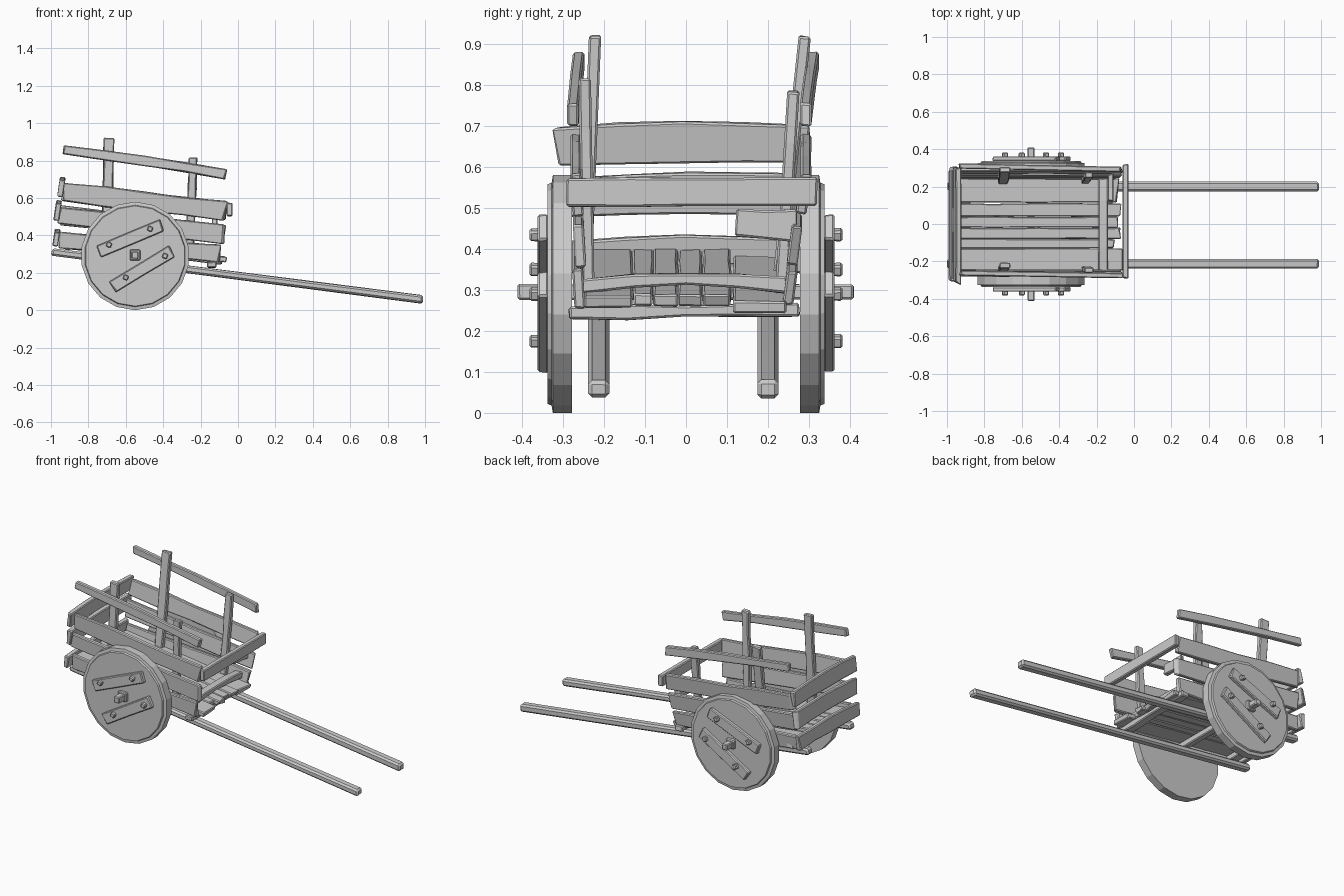
import bpy, bmesh, math, random
from mathutils import Vector

if "Cube" in bpy.data.objects:
    bpy.data.objects.remove(bpy.data.objects["Cube"])

random.seed(7)


def finish(name, bm, bevel=0.0):
    bmesh.ops.recalc_face_normals(bm, faces=bm.faces)
    me = bpy.data.meshes.new(name)
    bm.to_mesh(me)
    bm.free()
    ob = bpy.data.objects.new(name, me)
    bpy.context.collection.objects.link(ob)
    if bevel:
        m = ob.modifiers.new("worn_edges", 'BEVEL')
        m.width, m.segments, m.limit_method = bevel, 1, 'ANGLE'
        m.angle_limit = math.radians(45)
    return ob


def beam(name, a, b, wide, thick, up=(0, 0, 1), cuts=3, rough=0.004, ragged=0.01, bow=0.0, bevel=0.005):
    """Hand-hewn timber from a to b; 'wide' is measured along 'up'."""
    a, b = Vector(a), Vector(b)
    d = (b - a).normalized()
    side = d.cross(Vector(up)).normalized()
    upv = side.cross(d)
    bm = bmesh.new()
    rings = []
    n = cuts + 1
    for i in range(n + 1):
        c = a.lerp(b, i / n) + upv * bow * math.sin(math.pi * i / n)
        dw = random.uniform(-rough, rough)
        ring = []
        for u, s in ((1, 1), (1, -1), (-1, -1), (-1, 1)):
            p = c + upv * (u * (wide / 2 + dw) + random.uniform(-rough, rough) / 2) + side * s * thick / 2
            if i in (0, n):
                p += d * random.uniform(-ragged, ragged)
            ring.append(bm.verts.new(p))
        rings.append(ring)
    for r, q in zip(rings, rings[1:]):
        for k in range(4):
            bm.faces.new((r[k], r[(k + 1) % 4], q[(k + 1) % 4], q[k]))
    bm.faces.new(rings[0])
    bm.faces.new(rings[-1])
    return finish(name, bm, bevel)


def wheel(name, s, cx=-0.55, cz=0.29, sides=18):
    """Solid disc wheel, chamfered on its outer face."""
    bm = bmesh.new()
    rings = []
    for r, y in ((0.29, 0.278), (0.29, 0.325), (0.272, 0.328), (0.268, 0.338)):
        rings.append([bm.verts.new((cx + r * math.sin(2 * math.pi * k / sides), s * y,
                                    cz + r * math.cos(2 * math.pi * k / sides))) for k in range(sides)])
    for r, q in zip(rings, rings[1:]):
        for k in range(sides):
            j = (k + 1) % sides
            bm.faces.new((r[k], r[j], q[j], q[k]))
    bm.faces.new(rings[0])
    bm.faces.new(rings[-1])
    return finish(name, bm)


# Pulling shafts running under the whole cart
for tag, y in (("right", -0.213), ("left", 0.2)):
    beam(f"shaft_{tag}", (-0.995, y, 0.312), (0.99, y, 0.057), 0.042, 0.052,
         cuts=2, rough=0.002, ragged=0.005, bevel=0.01)

# Wheels, their brace planks and bolts
for tag, s in (("right", -1), ("left", 1)):
    wheel(f"wheel_{tag}", s)
    for i, (x0, z0, x1, z1) in enumerate(((-0.747, 0.312, -0.407, 0.454), (-0.67, 0.125, -0.353, 0.316))):
        beam(f"wheel_brace_{tag}_{i}", (x0, s * 0.349, z0), (x1, s * 0.349, z1), 0.068, 0.026,
             rough=0.001, ragged=0.006, cuts=1)
    for i, (x, z) in enumerate(((-0.69, 0.35), (-0.47, 0.435), (-0.60, 0.175), (-0.39, 0.29))):
        beam(f"wheel_bolt_{tag}_{i}", (x, s * 0.35, z), (x, s * 0.382, z), 0.028, 0.028,
             up=(0.4, 0, 1), cuts=0, rough=0.001, ragged=0.0)
    beam(f"axle_collar_{tag}", (-0.55, s * 0.33, 0.295), (-0.55, s * 0.358, 0.295), 0.056, 0.056,
         cuts=0, rough=0.001, ragged=0.0)

# Axle and cross members below the floor
beam("axle", (-0.55, -0.41, 0.295), (-0.55, 0.41, 0.295), 0.038, 0.038, rough=0.001, ragged=0.002)
beam("front_cross_member", (-0.14, -0.28, 0.245), (-0.14, 0.27, 0.252), 0.035, 0.05)
beam("rear_cross_member", (-0.9, -0.26, 0.345), (-0.9, 0.27, 0.345), 0.04, 0.05)

# Floor boards, the left one sunk a little lower
for i, (y, w, dz, x1) in enumerate(((-0.19, 0.118, 0, -0.07), (-0.105, 0.05, 0, -0.11), (-0.05, 0.058, 0.002, -0.08),
                                    (0.01, 0.058, 0, -0.10), (0.075, 0.068, 0.002, -0.07), (0.18, 0.13, -0.016, -0.085))):
    slope = lambda x: 0.275 - 0.127 * (x + 0.1) + dz
    beam(f"floor_board_{i}", (-0.955, y, slope(-0.955)), (x1, y, slope(x1)), w, 0.03, up=(0, 1, 0),
         rough=0.002, ragged=0.015)
beam("floor_batten", (-0.165, -0.25, 0.308), (-0.165, 0.25, 0.31), 0.036, 0.05, bow=0.018)

# Side planks: three a side, the left side leaning outward
levels = (("lower", -0.95, 0.374, -0.10, 0.303, 0.088),
          ("middle", -0.955, 0.508, -0.075, 0.407, 0.096),
          ("upper", -0.935, 0.632, -0.068, 0.532, 0.1))
for tag, ys, lean in (("right", (-0.262, -0.26, -0.266), -0.06), ("left", (0.254, 0.265, 0.287), 0.13)):
    for (lvl, x0, z0, x1, z1, w), y in zip(levels, ys):
        beam(f"side_plank_{lvl}_{tag}", (x0, y, z0), (x1, y, z1), w, 0.026, up=(0, lean, 1),
             rough=0.005, ragged=0.012)

# Rear planks
for lvl, x, z, w, y0, y1 in (("upper", -0.945, 0.657, 0.1, -0.32, 0.3),
                             ("middle", -0.965, 0.532, 0.1, -0.285, 0.3),
                             ("lower", -0.972, 0.385, 0.082, -0.3, 0.29)):
    beam(f"rear_plank_{lvl}", (x, y0, z - 0.006), (x, y1, z), w, 0.03, up=(0.15, 0, 1),
         rough=0.004, ragged=0.012, bow=0.008)

# Front bar and a broken stub of plank below it
beam("front_bar", (-0.045, -0.29, 0.538), (-0.045, 0.32, 0.54), 0.07, 0.032, rough=0.002, ragged=0.004)
beam("broken_front_plank", (-0.125, 0.12, 0.465), (-0.125, 0.265, 0.455), 0.075, 0.03, cuts=1, ragged=0.012)

# Upright posts inside the sides
for name, x, top_x, y0, z0, y1, z1, w in (
        ("rear_post_right", -0.7, -0.69, -0.245, 0.34, -0.222, 0.92, 0.055),
        ("rear_post_left", -0.7, -0.69, 0.228, 0.34, 0.29, 0.92, 0.055),
        ("front_post_right", -0.26, -0.24, -0.238, 0.29, -0.247, 0.815, 0.046),
        ("front_post_left", -0.26, -0.24, 0.232, 0.29, 0.262, 0.785, 0.046)):
    beam(name, (x, y0, z0), (top_x, y1, z1), w, 0.03, up=(1, 0, 0), rough=0.003, ragged=0.004)

# Top rails fixed to the outside of the posts
for tag, y0, y1 in (("right", -0.262, -0.276), ("left", 0.31, 0.292)):
    beam(f"top_rail_{tag}", (-0.928, y0, 0.857), (-0.068, y1, 0.727), 0.05, 0.028,
         rough=0.003, ragged=0.01, bow=0.006)
